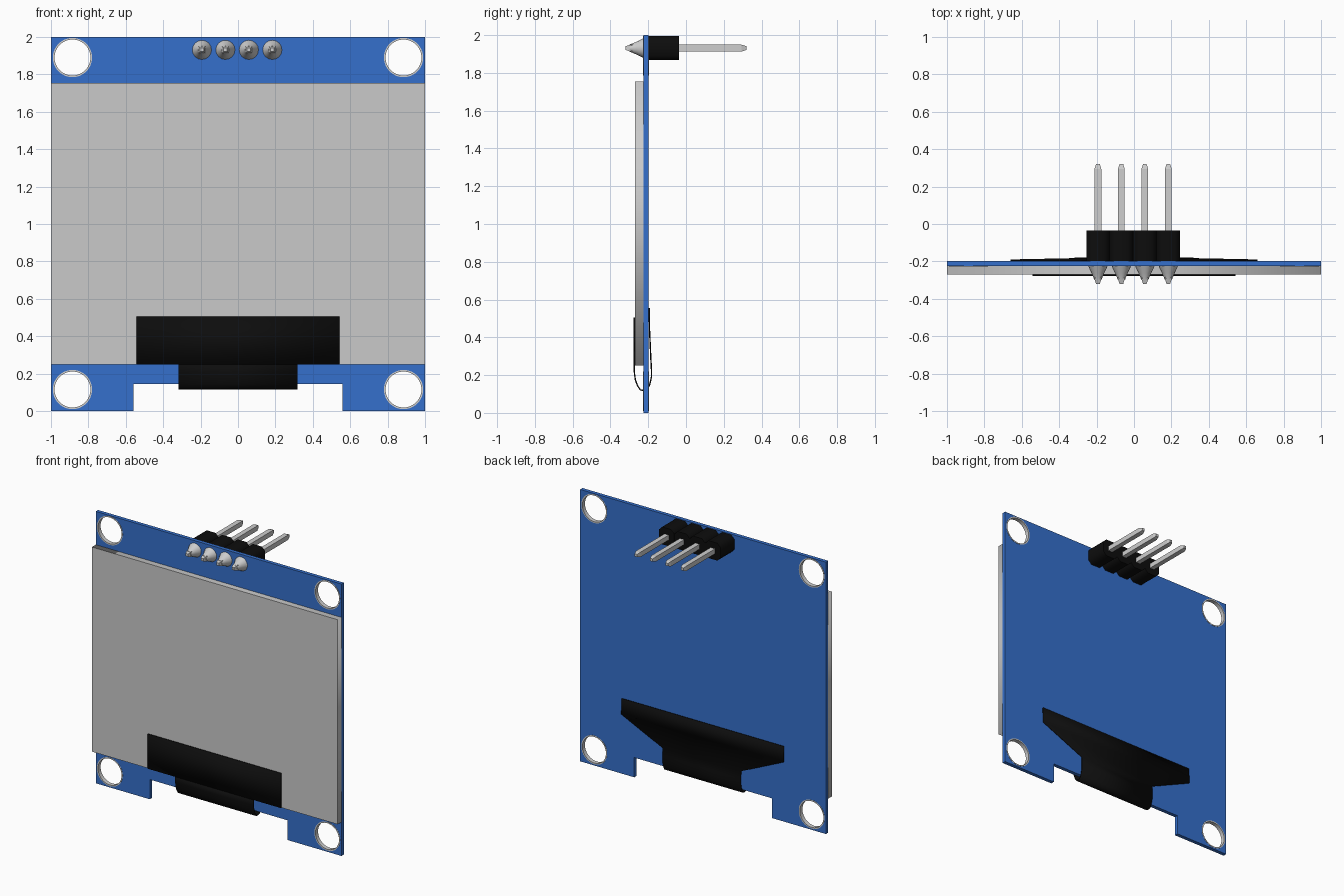
import bpy, bmesh, math
from mathutils import Matrix

if "Cube" in bpy.data.objects:
    bpy.data.objects.remove(bpy.data.objects["Cube"])


def material(name, rgb):
    m = bpy.data.materials.new(name)
    m.diffuse_color = (*rgb, 1)
    m.use_nodes = True
    m.node_tree.nodes["Principled BSDF"].inputs["Base Color"].default_value = m.diffuse_color
    return m


BLUE = material("board blue", (0.036, 0.162, 0.604))
GREY = material("screen grey", (0.59, 0.59, 0.59))
SILVER = material("silver metal", (0.62, 0.62, 0.62))
BLACK = material("black plastic", (0.004, 0.004, 0.004))


def finish(ob, mat, angle=None):
    ob.data.materials.clear()
    ob.data.materials.append(mat)
    bpy.ops.object.select_all(action='DESELECT')
    ob.select_set(True)
    bpy.context.view_layer.objects.active = ob
    if angle:
        bpy.ops.object.shade_smooth_by_angle(angle=math.radians(angle))
    return ob


def mesh_object(name, bm, mat, angle=None):
    bmesh.ops.recalc_face_normals(bm, faces=bm.faces)
    me = bpy.data.meshes.new(name)
    bm.to_mesh(me)
    bm.free()
    ob = bpy.data.objects.new(name, me)
    bpy.context.collection.objects.link(ob)
    return finish(ob, mat, angle)


def circle(cx, cz, r, n=48):
    return [(cx + r * math.cos(2 * math.pi * i / n), cz + r * math.sin(2 * math.pi * i / n))
            for i in range(n)]


def plate(name, loops, y0, y1, mat, angle=None):
    """Flat plate in the xz plane; inner loops become holes."""
    cu = bpy.data.curves.new(name, 'CURVE')
    cu.dimensions = '2D'
    cu.fill_mode = 'BOTH'
    cu.extrude = (y1 - y0) / 2
    for pts in loops:
        s = cu.splines.new('POLY')
        s.points.add(len(pts) - 1)
        for p, (x, z) in zip(s.points, pts):
            p.co = (x, z, 0, 1)
        s.use_cyclic_u = True
    ob = bpy.data.objects.new(name, cu)
    bpy.context.collection.objects.link(ob)
    ob.location.y = (y0 + y1) / 2
    ob.rotation_euler.x = math.pi / 2
    finish(ob, mat)
    bpy.ops.object.convert(target='MESH')
    return finish(bpy.context.view_layer.objects.active, mat, angle)


# circuit board with bottom notch and corner holes
HOLES = [(sx * 0.885, z) for sx in (-1, 1) for z in (0.115, 1.89)]
outline = [(-1, 0), (-0.56, 0), (-0.56, 0.145), (0.56, 0.145), (0.56, 0),
           (1, 0), (1, 2), (-1, 2)]
plate("circuit_board", [outline] + [circle(x, z, 0.104) for x, z in HOLES],
      -0.225, -0.198, BLUE, 30)

# metal linings of the mounting holes
for x, z in HOLES:
    plate("hole_lining", [circle(x, z, 0.105), circle(x, z, 0.096)], -0.2265, -0.1965, SILVER, 30)

# glass screen
plate("screen", [[(-1, 0.25), (1, 0.25), (1, 1.755), (-1, 1.755)]], -0.27, -0.225, GREY)

# flexible ribbon: strips of (y, z, half width) rows, given thickness
FRONT = [(-0.274, 0.505, 0.543), (-0.274, 0.25, 0.543)]
LOOP = [(-0.274, 0.25, 0.318), (-0.273, 0.21, 0.318), (-0.268, 0.175, 0.318),
        (-0.257, 0.145, 0.318), (-0.242, 0.122, 0.318), (-0.222, 0.118, 0.318),
        (-0.204, 0.124, 0.318), (-0.192, 0.15, 0.318), (-0.183, 0.19, 0.318),
        (-0.183, 0.23, 0.318), (-0.186, 0.285, 0.318), (-0.193, 0.44, 0.66),
        (-0.195, 0.555, 0.66)]
for name, rows in (("ribbon_front", FRONT), ("ribbon_loop", LOOP)):
    bm = bmesh.new()
    edges = [[bm.verts.new((s * w, y, z)) for s in (-1, 1)] for y, z, w in rows]
    for a, b in zip(edges, edges[1:]):
        bm.faces.new((a[0], a[1], b[1], b[0]))
    ob = mesh_object(name, bm, BLACK, 40)
    mod = ob.modifiers.new("thickness", 'SOLIDIFY')
    mod.thickness = 0.007
    mod.offset = 0

# pin header: chamfered block, square pin and solder cone for each contact
PITCH, PZ = 0.1255, 1.931


def lathe(bm, x, rows, sides, turn=0.0):
    """Rings of (y, radius) around the pin axis, capped at both ends."""
    rings = [[bm.verts.new((x + r * math.cos(turn + 2 * math.pi * i / sides), y,
                            PZ + r * math.sin(turn + 2 * math.pi * i / sides)))
              for i in range(sides)] for y, r in rows]
    for a, b in zip(rings, rings[1:]):
        for i in range(sides):
            j = (i + 1) % sides
            bm.faces.new((a[i], a[j], b[j], b[i]))
    bm.faces.new(rings[0])
    bm.faces.new(rings[-1])


for k in range(4):
    x = -0.193 + k * PITCH
    w, h, c = PITCH / 2 - 0.0005, 0.064, 0.026
    block = [(x - w + c, PZ - h), (x + w - c, PZ - h), (x + w, PZ - h + c), (x + w, PZ + h - c),
             (x + w - c, PZ + h), (x - w + c, PZ + h), (x - w, PZ + h - c), (x - w, PZ - h + c)]
    plate("header_block", [block], -0.198, -0.036, BLACK)

    q = 0.018 * math.sqrt(2)
    bm = bmesh.new()
    lathe(bm, x, [(-0.32, q * 0.55), (-0.295, q), (0.295, q), (0.32, q * 0.55)], 4, math.pi / 4)
    mesh_object("header_pin", bm, SILVER)

    bm = bmesh.new()
    lathe(bm, x, [(-0.224, 0.052), (-0.235, 0.047), (-0.262, 0.034), (-0.285, 0.024),
                  (-0.298, 0.02)], 16)
    mesh_object("solder_cone", bm, SILVER, 40)
